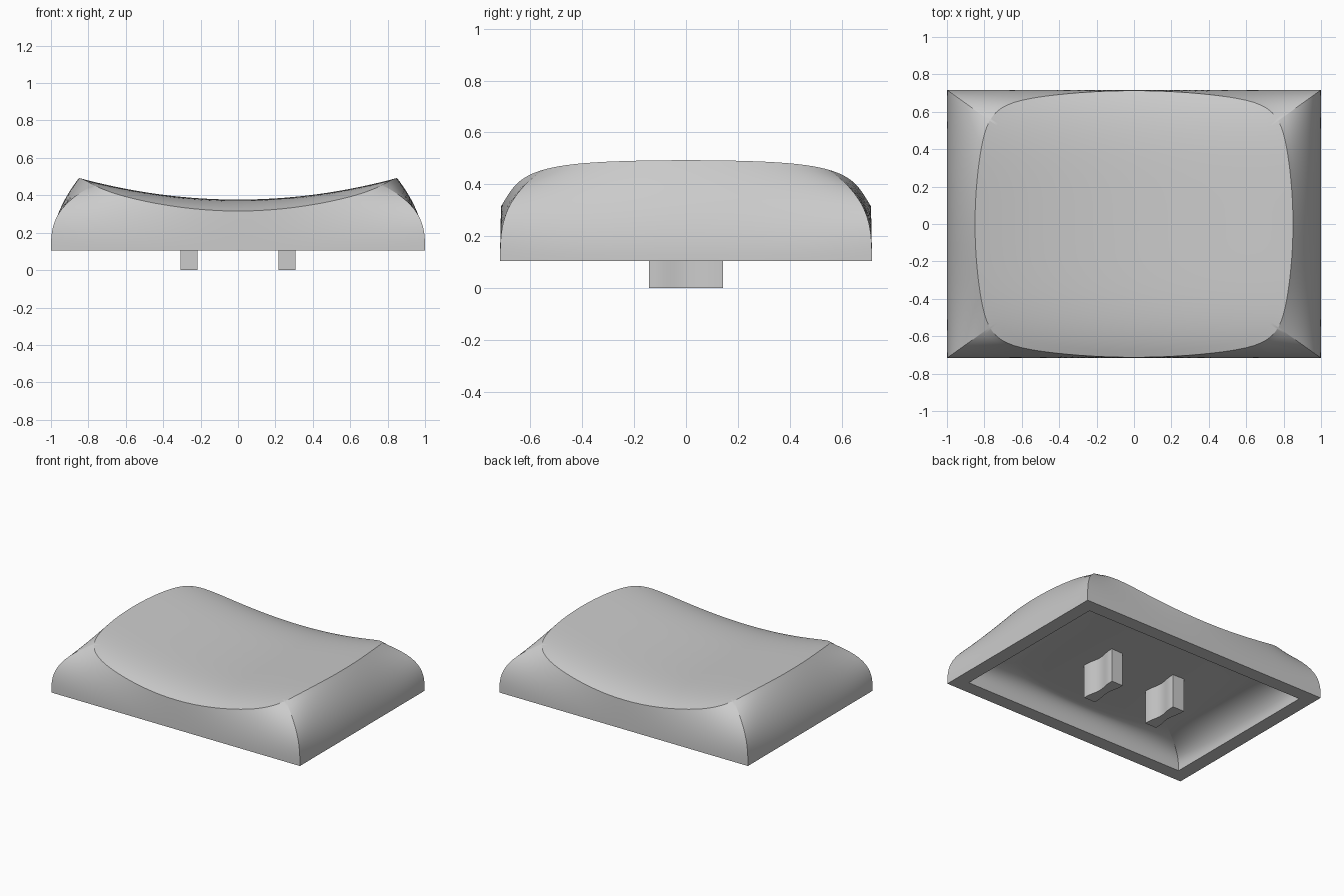
import bpy, bmesh, math

cube = bpy.data.objects.get("Cube")
if cube:
    bpy.data.objects.remove(cube, do_unlink=True)

HX, HY, BASE = 1.0, 0.717, 0.104   # half width, half depth, skirt height
N = 40                             # segments along each side

mat = bpy.data.materials.new("light_grey_plastic")
mat.use_nodes = True
GREY = (0.6, 0.6, 0.6, 1)
mat.diffuse_color = GREY
mat.node_tree.nodes["Principled BSDF"].inputs["Base Color"].default_value = GREY


def finish(name, bm):
    bmesh.ops.recalc_face_normals(bm, faces=bm.faces)
    mesh = bpy.data.meshes.new(name)
    bm.to_mesh(mesh)
    bm.free()
    mesh.materials.append(mat)
    obj = bpy.data.objects.new(name, mesh)
    bpy.context.collection.objects.link(obj)
    bpy.ops.object.select_all(action='DESELECT')
    obj.select_set(True)
    bpy.context.view_layer.objects.active = obj
    bpy.ops.object.shade_smooth_by_angle(angle=math.radians(30))


def rectangle():
    """Points around the skirt, one side after another."""
    corners = [(-HX, -HY), (HX, -HY), (HX, HY), (-HX, HY)]
    pts = []
    for i, (ax, ay) in enumerate(corners):
        bx, by = corners[(i + 1) % 4]
        for k in range(N):
            f = (1 - math.cos(math.pi * k / N)) / 2   # denser at corners
            pts.append((ax + (bx - ax) * f, ay + (by - ay) * f))
    return pts


def rim_scale(x, y):
    """How far toward a skirt point the bowed, round-cornered rim lies."""
    lo, hi = 0.0, 1.0
    for _ in range(30):
        s = (lo + hi) / 2
        px, py = abs(x * s), abs(y * s)
        u = (px + 0.2 * py * py) / 0.85
        v = (py + 0.13 * px * px) / 0.713
        if u ** 12 + v ** 12 < 1:
            lo = s
        else:
            hi = s
    return lo


def dish(x, y):
    return 0.377 + 0.16 * x * x - 0.06 * abs(y / 0.71) ** 5


def ceiling(x, y):
    return 0.24 + 0.06 * x * x


skirt = rectangle()
rim = [(x * rim_scale(x, y), y * rim_scale(x, y)) for x, y in skirt]
inner = [(x * 0.9, y * 0.617 / HY) for x, y in skirt]
inner_rim = [(x * 0.8, y * 0.74) for x, y in rim]
# 1 at the corners, fading to 0 along the sides: corners bulge more
fullness = [abs(x * y / (HX * HY)) ** 4 for x, y in skirt]


def wall(lower, upper, height, t_xy, t_z):
    ring = []
    for (ax, ay), (bx, by), c in zip(lower, upper, fullness):
        t = t_xy ** (1 + 0.5 * c)
        ring.append((ax + (bx - ax) * t, ay + (by - ay) * t,
                     BASE + (height(bx, by) - BASE) * t_z))
    return ring


# Rings from the middle of the dish, down the walls and into the hollow
rings = []
for k in range(1, 21):
    s = k / 20
    rings.append([(x * s, y * s, dish(x * s, y * s)) for x, y in rim])
for k in range(15, -1, -1):
    t = k / 16
    rings.append(wall(skirt, rim, dish, t * t, t))
for k in range(13):
    a = math.pi / 2 * k / 12
    rings.append(wall(inner, inner_rim, ceiling, 1 - math.cos(a), math.sin(a)))
for s in (0.8, 0.6, 0.4, 0.2):
    rings.append([(x * s, y * s, ceiling(x * s, y * s)) for x, y in inner_rim])

bm = bmesh.new()
loops = [[bm.verts.new(p) for p in ring] for ring in rings]
count = len(skirt)
for a, b in zip(loops, loops[1:]):
    for i in range(count):
        j = (i + 1) % count
        bm.faces.new((a[i], a[j], b[j], b[i]))
for loop, height in ((loops[0], dish), (loops[-1], ceiling)):
    mid = bm.verts.new((0, 0, height(0, 0)))
    for i in range(count):
        bm.faces.new((loop[i], loop[(i + 1) % count], mid))
finish("key_shell", bm)


# Waisted mounting pegs under the shell
def peg(name, cx):
    side = []
    for k in range(-12, 13):
        y = 0.142 * k / 12
        waist = 0.5 + 0.5 * math.cos(math.pi * min(1, abs(y) / 0.12))
        side.append((0.046 - 0.016 * waist, y))
    outline = side + [(-w, y) for w, y in reversed(side)]
    bm = bmesh.new()
    face = bm.faces.new([bm.verts.new((cx + x, y, 0)) for x, y in outline])
    top = bmesh.ops.extrude_face_region(bm, geom=[face])["geom"]
    bmesh.ops.translate(bm, vec=(0, 0, 0.26),
                        verts=[g for g in top if isinstance(g, bmesh.types.BMVert)])
    finish(name, bm)


peg("left_peg", 0.262)
peg("right_peg", -0.262)
